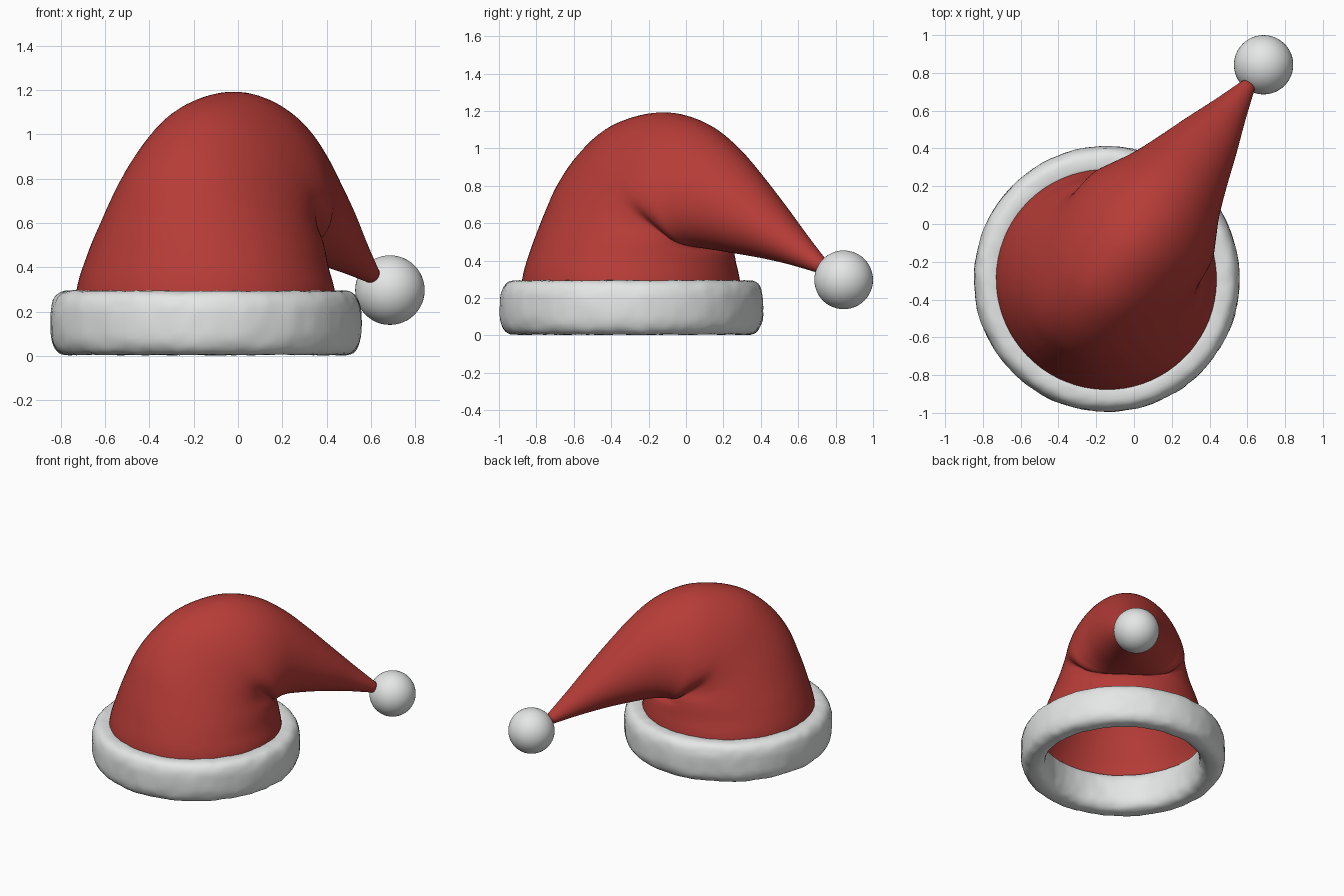
import bpy, bmesh, math
from mathutils import Vector, noise

if "Cube" in bpy.data.objects:
    bpy.data.objects.remove(bpy.data.objects["Cube"])

CENTRE = Vector((-0.144, -0.291, 0))      # middle of the brim
BEND = Vector((0.59, 0.807, 0))           # direction in which the tail droops
SIDE = Vector((0.807, -0.59, 0))


def material(name, colour):
    m = bpy.data.materials.new(name)
    m.diffuse_color = (*colour, 1)
    m.use_nodes = True
    m.node_tree.nodes["Principled BSDF"].inputs["Base Color"].default_value = m.diffuse_color
    return m


red = material("red felt", (0.47, 0.045, 0.038))
white = material("white fur", (0.80, 0.82, 0.81))


def finish(bm, name, mat):
    bmesh.ops.recalc_face_normals(bm, faces=bm.faces)
    for f in bm.faces:
        f.smooth = True
    me = bpy.data.meshes.new(name)
    bm.to_mesh(me)
    bm.free()
    me.materials.append(mat)
    ob = bpy.data.objects.new(name, me)
    bpy.context.collection.objects.link(ob)
    return ob


def skin(bm, rings):
    for a, b in zip(rings, rings[1:]):
        n = len(a)
        for i in range(n):
            bm.faces.new((a[i], a[(i + 1) % n], b[(i + 1) % n], b[i]))


def spline(rows, steps):
    """Catmull-Rom interpolation between rows of numbers."""
    out = []
    for k in range(len(rows) - 1):
        p = [rows[max(0, min(len(rows) - 1, k + j))] for j in (-1, 0, 1, 2)]
        for s in range(steps):
            t = s / steps
            out.append([0.5 * (2 * b + (c - a) * t + (2 * a - 5 * b + 4 * c - d) * t * t
                               + (3 * b - a - 3 * c + d) * t ** 3) for a, b, c, d in zip(*p)])
    out.append(rows[-1])
    return out


# Hat body: oval rings fanning round the fold and out along the tail
# (outer s, outer z, inner s, inner z, half width, pinch at the crease, sag of the sides)
sections = [
    (-0.590, 0.12, 0.590, 0.12, 0.590, 0, 0),
    (-0.585, 0.30, 0.580, 0.28, 0.585, 0, 0),
    (-0.540, 0.47, 0.565, 0.38, 0.543, 0, 0),
    (-0.485, 0.64, 0.550, 0.435, 0.502, 0, 0.06),
    (-0.410, 0.82, 0.530, 0.455, 0.468, 0.03, 0.16),
    (-0.290, 0.98, 0.515, 0.462, 0.443, 0.10, 0.25),
    (-0.125, 1.11, 0.500, 0.468, 0.423, 0.15, 0.30),
    (0.070, 1.177, 0.500, 0.468, 0.408, 0.06, 0.31),
    (0.265, 1.19, 0.510, 0.465, 0.385, 0, 0.28),
    (0.465, 1.135, 0.540, 0.460, 0.342, 0, 0.22),
    (0.645, 1.02, 0.610, 0.450, 0.282, 0, 0.14),
    (0.815, 0.865, 0.740, 0.432, 0.222, 0, 0.07),
    (0.980, 0.70, 0.900, 0.408, 0.162, 0, 0),
    (1.140, 0.54, 1.070, 0.375, 0.098, 0, 0),
    (1.295, 0.39, 1.255, 0.330, 0.038, 0, 0),
]
bm = bmesh.new()
rings = []
N = 72
for os_, oz, is_, iz, w, pinch, sag in spline(sections, 5):
    ring = []
    for i in range(N):
        a = 2 * math.pi * i / N
        c = math.cos(a)                       # +1 outer side, -1 inner side
        squeeze = 1 - pinch * math.exp(-((c + 0.45) / 0.4) ** 2)
        c -= sag * (1 - c * c)
        s = (os_ + is_) / 2 + c * (os_ - is_) / 2
        z = (oz + iz) / 2 + c * (oz - iz) / 2
        ring.append(bm.verts.new(CENTRE + BEND * s + SIDE * (w * squeeze * math.sin(a))
                                 + Vector((0, 0, z))))
    rings.append(ring)
skin(bm, rings)
bm.faces.new(rings[-1])
finish(bm, "hat_body", red)

# Fur brim: rounded-rectangle section swept round, with slight lumps
bm = bmesh.new()
rings = []
M, K = 160, 40
for i in range(M):
    a = 2 * math.pi * i / M
    ring = []
    for j in range(K):
        b = 2 * math.pi * j / K
        c, s = math.cos(b), math.sin(b)
        dr = math.copysign(abs(c) ** 0.75, c)
        dz = math.copysign(abs(s) ** 0.7, s)
        r, z = 0.615 + 0.088 * dr, 0.149 + 0.145 * dz
        p = Vector((r * math.cos(a), r * math.sin(a), z))
        lump = 0.004 * noise.noise(p * 9) + 0.003 * noise.noise(p * 24)
        p += Vector((math.cos(a) * dr, math.sin(a) * dr, dz)) * lump
        ring.append(bm.verts.new(p + CENTRE))
    rings.append(ring)
skin(bm, rings + rings[:1])
finish(bm, "fur_brim", white)

# Pompom at the tip of the tail
bm = bmesh.new()
bmesh.ops.create_uvsphere(bm, u_segments=48, v_segments=24, radius=0.157)
bmesh.ops.translate(bm, verts=bm.verts, vec=(0.686, 0.843, 0.297))
finish(bm, "pompom", white)
